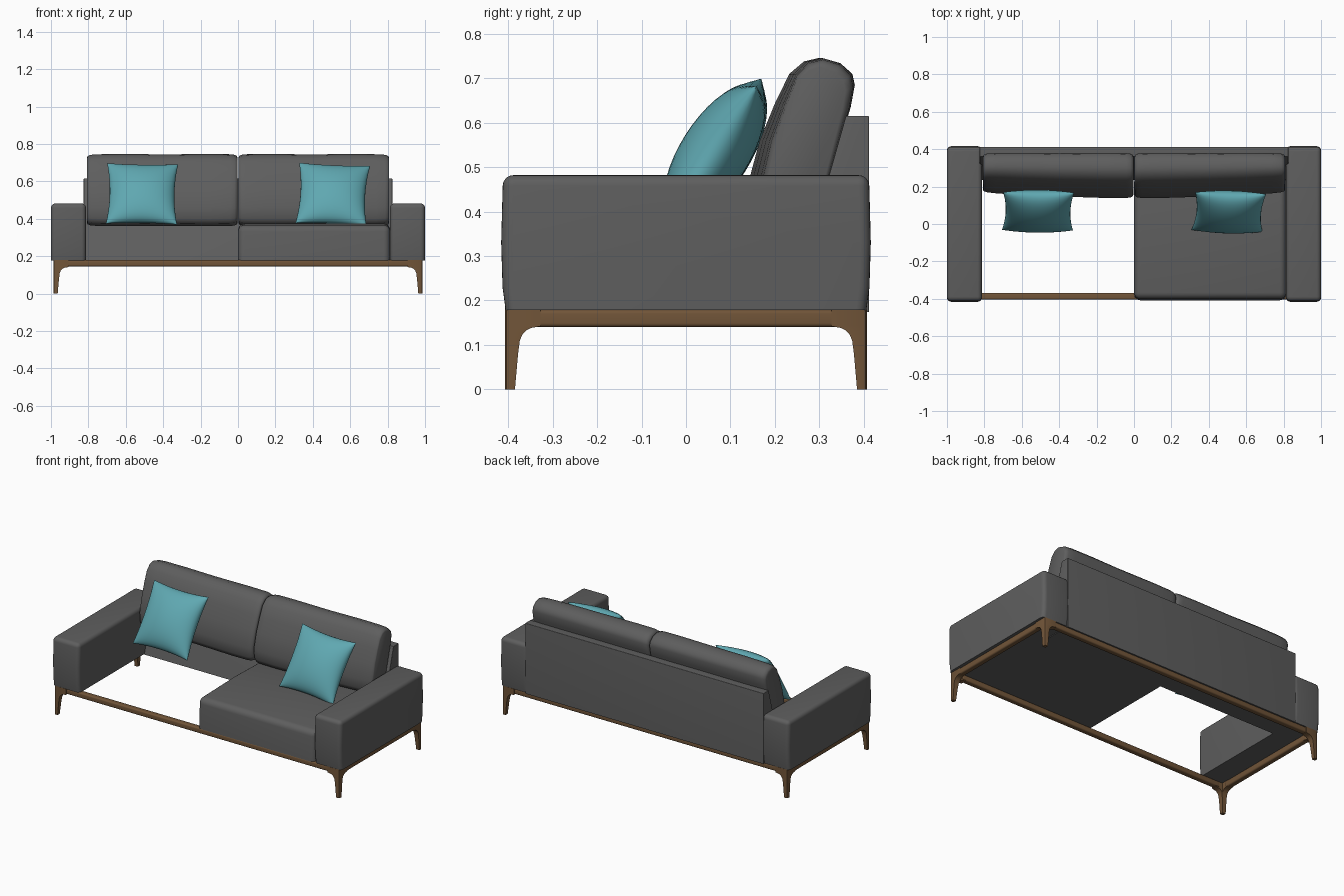
import bpy, bmesh, math
from mathutils import Matrix, Vector

if "Cube" in bpy.data.objects:
    bpy.data.objects.remove(bpy.data.objects["Cube"])


def material(name, rgb):
    m = bpy.data.materials.new(name)
    m.diffuse_color = (*rgb, 1)
    m.use_nodes = True
    m.node_tree.nodes["Principled BSDF"].inputs["Base Color"].default_value = m.diffuse_color
    return m


GREY = material("charcoal fabric", (0.112, 0.112, 0.112))
TEAL = material("teal fabric", (0.115, 0.39, 0.44))
WOOD = material("walnut wood", (0.165, 0.09, 0.04))


def finish(name, bm, mat, angle=40):
    bmesh.ops.recalc_face_normals(bm, faces=bm.faces)
    me = bpy.data.meshes.new(name)
    bm.to_mesh(me)
    bm.free()
    me.materials.append(mat)
    ob = bpy.data.objects.new(name, me)
    bpy.context.collection.objects.link(ob)
    bpy.ops.object.select_all(action='DESELECT')
    ob.select_set(True)
    bpy.context.view_layer.objects.active = ob
    bpy.ops.object.shade_smooth_by_angle(angle=math.radians(angle))
    return ob


def loft(rings):
    """Skin closed rings of points and cap both ends."""
    bm = bmesh.new()
    vr = [[bm.verts.new(p) for p in r] for r in rings]
    n = len(vr[0])
    for a, b in zip(vr, vr[1:]):
        for i in range(n):
            j = (i + 1) % n
            bm.faces.new((a[i], a[j], b[j], b[i]))
    bm.faces.new(vr[0])
    bm.faces.new(vr[-1])
    bmesh.ops.recalc_face_normals(bm, faces=bm.faces)
    return bm


def prism(name, profile, x0, x1, bevel, mat, keep_bottom=True):
    """Extrude a (y, z) profile along x and round its sharp edges."""
    bm = loft([[(x, y, z) for y, z in profile] for x in (x0, x1)])
    zmin = min(z for y, z in profile)
    edges = [e for e in bm.edges if e.calc_face_angle(0) > 0.6
             and not (keep_bottom and max(v.co.z for v in e.verts) < zmin + 0.005)]
    bmesh.ops.bevel(bm, geom=edges, offset=bevel, segments=5, profile=0.5,
                    affect='EDGES', clamp_overlap=True)
    return finish(name, bm, mat)


def rect(y0, y1, z0, z1):
    return [(y0, z0), (y1, z0), (y1, z1), (y0, z1)]


# Arms: slightly bowed front and back
arm = [(-0.406, 0.178), (0.406, 0.178), (0.413, 0.23), (0.416, 0.33), (0.412, 0.482),
       (-0.412, 0.482), (-0.416, 0.33), (-0.413, 0.23)]
for side, s in (("left", -1), ("right", 1)):
    prism(side + "_arm", arm, s * 0.813, s * 1.0, 0.024, GREY)

# Back panel with a sloping front
prism("back_panel", [(0.235, 0.174), (0.412, 0.174), (0.412, 0.615), (0.36, 0.615)],
      -0.825, 0.825, 0.003, GREY)

# Single seat cushion on the right
prism("seat", [(-0.408, 0.178), (0.25, 0.178), (0.26, 0.366), (-0.05, 0.374), (-0.40, 0.366)],
      0.001, 0.813, 0.034, GREY)

# Back cushions: leaning profile lofted along x with soft ends
cushion = [(0.155, 0.375), (0.143, 0.40), (0.138, 0.46), (0.165, 0.56), (0.20, 0.645),
           (0.232, 0.71), (0.265, 0.738), (0.30, 0.746), (0.345, 0.734), (0.374, 0.71),
           (0.38, 0.685), (0.37, 0.635), (0.32, 0.48), (0.286, 0.37), (0.22, 0.36)]
stations = [(0.808, 0.82), (0.804, 0.91), (0.787, 0.965), (0.74, 0.99), (0.6, 1), (0.4, 0.985),
            (0.15, 1), (0.04, 0.99), (0.018, 0.965), (0.006, 0.91), (0.002, 0.82)]
for side, s in (("left", -1), ("right", 1)):
    rings = []
    for x, k in stations:
        kz = 1 - (1 - k) * 0.6
        ring = []
        for y, z in cushion:
            y += 0.03 * (x / 0.81) ** 2 * (0.38 - y) / 0.24
            ring.append((s * x, 0.26 + (y - 0.26) * k, 0.55 + (z - 0.55) * kz))
        rings.append(ring)
    finish(side + "_back_cushion", loft(rings), GREY, 60)


# Throw pillows: pinched corners, puffed middle
def pillow(name, loc, roll, half=0.19, puff=0.078, n=20):
    bm = bmesh.new()
    place = (Matrix.Translation(loc) @ Matrix.Rotation(math.radians(-32), 4, 'X')
             @ Matrix.Rotation(math.radians(roll), 4, 'Y'))
    for face in (-1, 1):
        grid = []
        for i in range(n + 1):
            u = math.sin((i / n - 0.5) * math.pi)
            row = []
            for j in range(n + 1):
                v = math.sin((j / n - 0.5) * math.pi)
                t = puff * (max(0, (1 - u * u) * (1 - v * v))) ** 0.5
                p = Vector((u * half * (1 - 0.09 * (1 - v * v)), face * t,
                            v * half * (1 - 0.07 * (1 - u * u))))
                row.append(bm.verts.new(place @ p))
            grid.append(row)
        for i in range(n):
            for j in range(n):
                bm.faces.new((grid[i][j], grid[i + 1][j], grid[i + 1][j + 1], grid[i][j + 1]))
    bmesh.ops.remove_doubles(bm, verts=bm.verts, dist=1e-5)
    finish(name, bm, TEAL, 60)


pillow("left_pillow", (-0.513, 0.068, 0.533), 1)
pillow("right_pillow", (0.507, 0.064, 0.53), 3)

# Wooden frame rails
for end, s in (("front", -1), ("back", 1)):
    y = sorted((s * 0.368, s * 0.404))
    prism(end + "_rail", rect(*y, 0.145, 0.179), -0.93, 0.93, 0.009, WOOD, False)
for side, s in (("left", -1), ("right", 1)):
    prism(side + "_rail", rect(-0.35, 0.35, 0.14, 0.179), s * 0.949, s * 0.985, 0.009, WOOD, False)

# Tapered corner legs, L-shaped where they flare into the rails
leg = [(0, 0.022), (0.08, 0.029), (0.11, 0.033), (0.124, 0.039), (0.133, 0.048),
       (0.138, 0.058), (0.142, 0.08), (0.179, 0.08)]
for end, sy in (("front", -1), ("back", 1)):
    for side, sx in (("left", -1), ("right", 1)):
        rings = []
        for z, w in leg:
            t = min(w * 0.96, 0.035)
            sec = [(0.008, 0), (w, 0), (w, t), (t, t), (t, w), (0, w), (0, 0.008), (0.0025, 0.0025)]
            rings.append([(sx * (0.986 - a), sy * (0.407 - b), z) for a, b in sec])
        finish(f"{end}_{side}_leg", loft(rings), WOOD)
